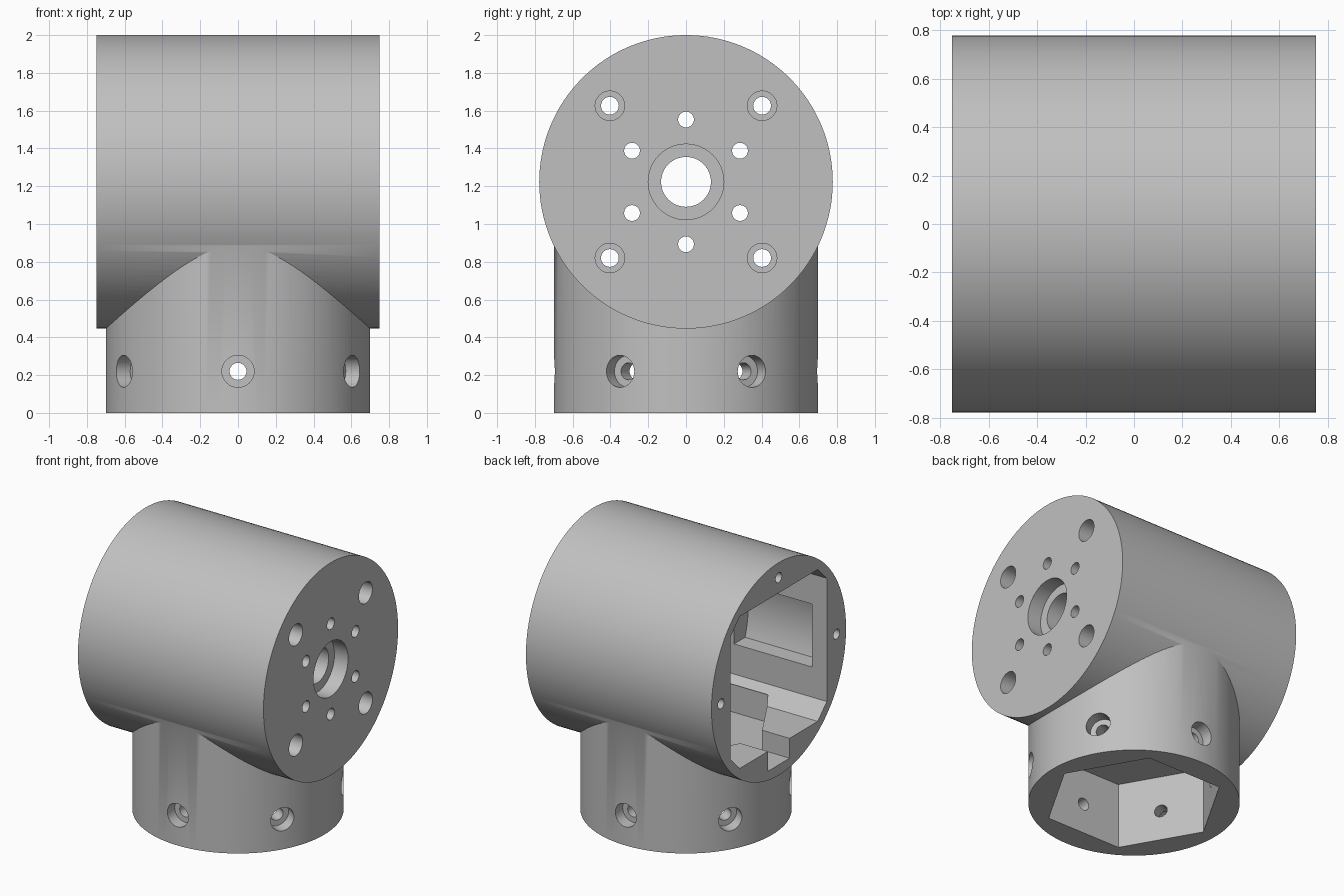
import bpy, bmesh
from math import pi, sin, cos, asin
from mathutils import Matrix, Vector

cube = bpy.data.objects.get("Cube")
if cube:
    bpy.data.objects.remove(cube, do_unlink=True)

grey = bpy.data.materials.new("plain grey")
grey.use_nodes = True
COLOUR = (0.53, 0.53, 0.53, 1)
grey.diffuse_color = COLOUR
grey.node_tree.nodes["Principled BSDF"].inputs["Base Color"].default_value = COLOUR

AXIS_Z = 1.223                       # height of the horizontal barrel's axis
UP = Matrix.Identity(4)              # profile in x/y, extruded along z
ALONG_X = Matrix(((0, 0, 1, 0), (1, 0, 0, 0), (0, 1, 0, AXIS_Z), (0, 0, 0, 1)))


def ring(radius, sides, centre=(0, 0)):
    return [(centre[0] + radius * cos(2 * pi * i / sides),
             centre[1] + radius * sin(2 * pi * i / sides)) for i in range(sides)]


def prism(name, profile, start, end, matrix):
    """Extrude a closed profile from start to end, then place it."""
    bm = bmesh.new()
    low = [bm.verts.new(matrix @ Vector((p, q, start))) for p, q in profile]
    high = [bm.verts.new(matrix @ Vector((p, q, end))) for p, q in profile]
    bm.faces.new(low[::-1])
    bm.faces.new(high)
    n = len(profile)
    for i in range(n):
        j = (i + 1) % n
        bm.faces.new((low[i], low[j], high[j], high[i]))
    bmesh.ops.recalc_face_normals(bm, faces=bm.faces)
    mesh = bpy.data.meshes.new(name)
    bm.to_mesh(mesh)
    bm.free()
    mesh.materials.append(grey)
    obj = bpy.data.objects.new(name, mesh)
    bpy.context.collection.objects.link(obj)
    return obj


def combine(body, tool, operation="DIFFERENCE"):
    mod = body.modifiers.new("cut", "BOOLEAN")
    mod.object, mod.operation, mod.solver = tool, operation, "EXACT"
    bpy.context.view_layer.objects.active = body
    bpy.ops.object.modifier_apply(modifier=mod.name)
    bpy.data.objects.remove(tool, do_unlink=True)


def cut(profile, start, end, matrix):
    combine(joint, prism("cutter", profile, start, end, matrix))


# Horizontal barrel joined to the upright collar
joint = prism("joint_housing", ring(0.777, 128), -0.75, 0.75, ALONG_X)
combine(joint, prism("collar", ring(0.7, 128), 0, AXIS_Z, UP), "UNION")

# Square motor bay with chamfered corners, open at the right-hand end
INNER, H, C = 0.5, 0.555, 0.45
cut([(H, -C), (H, C), (C, H), (-C, H), (-H, C), (-H, -C), (-C, -H), (C, -H)],
    -0.9, INNER, ALONG_X)

# Side pockets in both bay walls, backed by a curved wall
half = asin(0.23 / 0.72)
arc = [half * (2 * i / 12 - 1) for i in range(13)]
cut([(0.72 * cos(a), 0.72 * sin(a)) for a in arc]
    + [(-0.72 * cos(a), -0.72 * sin(a)) for a in arc], -0.63, 0, ALONG_X)

# Cable notch and hexagonal recess in the bay floor
cut([(-0.125, -0.7), (0.125, -0.7), (0.125, -0.5), (-0.125, -0.5)],
    -0.9, -0.3, ALONG_X)
HEX = ring(0.6, 6)
cut(HEX, AXIS_Z - 0.71, AXIS_Z - 0.5, UP)

# Hexagonal socket under the collar
cut(HEX, -0.1, 0.48, UP)

# Counterbored screw holes through the six collar walls
for k in range(6):
    radial = Matrix.Rotation(pi / 6 + k * pi / 3, 4, "Z") @ ALONG_X
    spot = (0, 0.22 - AXIS_Z)
    cut(ring(0.085, 32, spot), 0.61, 0.8, radial)
    cut(ring(0.045, 24, spot), 0.45, 0.65, radial)

# End plate: shaft hole, ring of small holes, corner screw holes
cut(ring(0.2, 48), 0.64, 0.9, ALONG_X)
cut(ring(0.132, 48), 0.4, 0.7, ALONG_X)
for spot in ring(0.33, 6):
    cut(ring(0.042, 24, (spot[1], spot[0])), 0.4, 0.9, ALONG_X)
for sy in (-1, 1):
    for sz in (-1, 1):
        spot = (0.403 * sy, 0.403 * sz)
        cut(ring(0.078, 32, spot), 0.6, 0.9, ALONG_X)
        cut(ring(0.047, 24, spot), 0.4, 0.65, ALONG_X)

# Cover screw holes in the rim of the open end
for spot in ((0, 0.667), (0.667, 0), (-0.667, 0)):
    cut(ring(0.036, 24, spot), -0.9, -0.5, ALONG_X)

# Smooth curved walls, crisp edges
bpy.ops.object.select_all(action="DESELECT")
joint.select_set(True)
bpy.context.view_layer.objects.active = joint
bpy.ops.object.shade_smooth_by_angle(angle=pi / 6)
